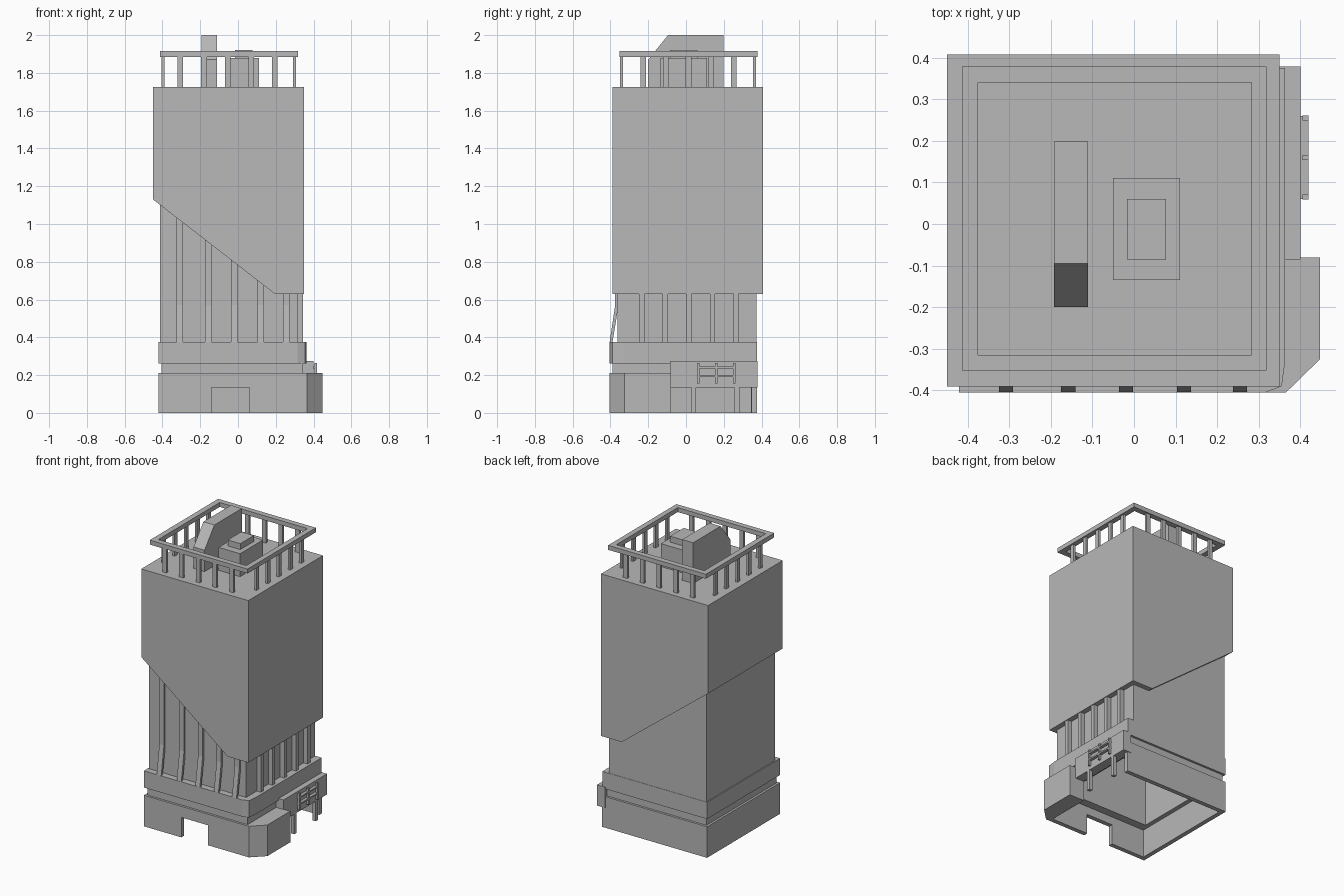
import bpy, bmesh
from mathutils import Vector

if "Cube" in bpy.data.objects:
    bpy.data.objects.remove(bpy.data.objects["Cube"], do_unlink=True)

# One plain grey for the whole building
GREY = (0.48, 0.48, 0.48, 1)
grey = bpy.data.materials.new("concrete_grey")
grey.use_nodes = True
grey.diffuse_color = GREY
grey.node_tree.nodes["Principled BSDF"].inputs["Base Color"].default_value = GREY


def prism(name, profile, axis, lo, hi):
    """Extrude a 2D profile along x, y or z from lo to hi."""
    def place(p, d):
        a, b = p
        return {"x": (d, a, b), "y": (a, d, b), "z": (a, b, d)}[axis]
    bm = bmesh.new()
    face = bm.faces.new([bm.verts.new(place(p, lo)) for p in profile])
    new = bmesh.ops.extrude_face_region(bm, geom=[face])["geom"]
    shift = Vector(place((0, 0), hi - lo))
    bmesh.ops.translate(bm, vec=shift, verts=[g for g in new if isinstance(g, bmesh.types.BMVert)])
    bmesh.ops.recalc_face_normals(bm, faces=bm.faces)
    mesh = bpy.data.meshes.new(name)
    bm.to_mesh(mesh)
    bm.free()
    mesh.materials.append(grey)
    obj = bpy.data.objects.new(name, mesh)
    bpy.context.scene.collection.objects.link(obj)
    return obj


def box(name, x, y, z):
    return prism(name, [(x[0], y[0]), (x[1], y[0]), (x[1], y[1]), (x[0], y[1])], "z", *z)


def post(name, x, y, z, w, d):
    return box(name, (x - w / 2, x + w / 2), (y - d / 2, y + d / 2), z)


def cut(obj, *cutters):
    for c in cutters:
        c.hide_render = True
        c.hide_viewport = True
        c.display_type = "WIRE"
        m = obj.modifiers.new("cut", "BOOLEAN")
        m.operation, m.solver, m.object = "DIFFERENCE", "EXACT", c


# Open-bottomed base with a projecting, chamfered corner
base = prism("base", [(-.42, -.405), (.365, -.405), (.447, -.325), (.447, -.08),
                      (.365, -.08), (.365, .375), (-.42, .375)], "z", 0, .21)
gap = box("recessed_joint", (-.405, .345), (-.39, .36), (.205, .265))
band = prism("base_band", [(-.42, -.405), (.315, -.405), (.355, -.39), (.363, -.33),
                           (.363, .375), (-.42, .375)], "z", .262, .375)
tower = box("lower_tower", (-.413, .315), (-.362, .373), (.37, 1.3))

# Hollow interior, front doorway and side opening
room = box("room_cutter", (-.39, .335), (-.375, .345), (-.1, .19))
shaft = box("shaft_cutter", (-.36, .27), (-.32, .33), (-.11, .6))
door = box("door_cutter", (-.14, .06), (-.5, -.3), (-.12, .135))
porch = box("porch_cutter", (.3, .5), (-.079, .346), (-.13, .136))
cut(base, room, shaft, door, porch)
for part in (gap, band, tower):
    cut(part, shaft)

# Side canopy on two posts, with a small rail frame
box("canopy", (.34, .4), (-.085, .378), (.135, .275))
for y in (.04, .27):
    post("canopy_post", .388, y, (0, .14), .024, .024)
for y in (.065, .16, .255):
    post("frame_upright", .412, y, (.155, .265), .014, .012)
for z in (.19, .235):
    box("frame_bar", (.4, .419), (.06, .26), (z, z + .01))

# Upper block with its sloping lower edge
prism("upper_block", [(-.45, 1.725), (-.45, 1.13), (.195, .63), (.35, .63), (.35, 1.725)],
      "y", -.39, .407)

# Fins that kick out at the foot on the front, straight fins on the side
for x, top in ((-.308, 1.1), (-.158, 1), (-.019, .9), (.12, .8), (.255, .7)):
    prism("front_fin", [(-.405, .37), (-.39, .37), (-.357, .57), (-.357, top),
                        (-.375, top), (-.375, .57)], "x", x - .017, x + .017)
for i in range(5):
    post("side_fin", .328, -.235 + .125 * i, (.37, .66), .034, .028)

# Roof rail: mitred square ring on rows of posts
rail = box("roof_rail", (-.413, .318), (-.352, .378), (1.885, 1.915))
cut(rail, box("rail_cutter", (-.375, .282), (-.315, .34), (1.8, 2)))
for i in range(5):
    x = -.305 + .125 * i
    y = -.227 + .12 * i
    for side in (-.342, .362):
        post("rail_post", x, side, (1.72, 1.89), .03, .016)
    for side in (-.396, .299):
        post("rail_post", side, y, (1.72, 1.89), .016, .03)

# Roof plant: a tall sloped fin and a stepped box
prism("roof_fin", [(-.2, 1.72), (.198, 1.72), (.198, 2), (-.095, 2), (-.2, 1.87)],
      "x", -.192, -.11)
box("plant_box", (-.05, .11), (-.135, .11), (1.72, 1.88))
box("plant_box_cap", (-.017, .077), (-.085, .06), (1.87, 1.92))
